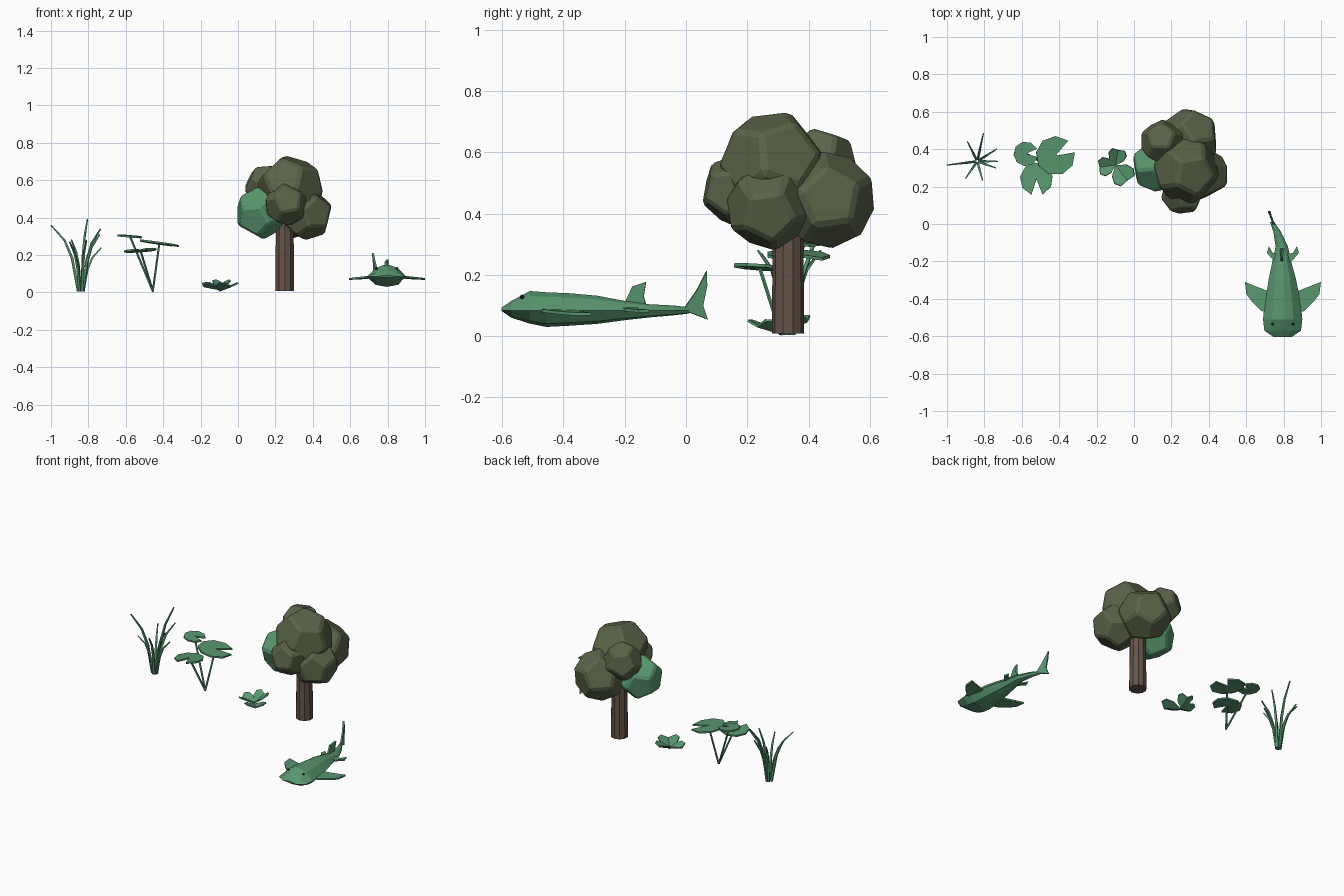
import bpy, bmesh, math
from mathutils import Vector, Euler

if "Cube" in bpy.data.objects:
    bpy.data.objects.remove(bpy.data.objects["Cube"])

def material(name, rgb):
    m = bpy.data.materials.new(name)
    m.diffuse_color = (*rgb, 1)
    m.use_nodes = True
    m.node_tree.nodes["Principled BSDF"].inputs["Base Color"].default_value = m.diffuse_color
    return m

GREEN = material("leaf_green", (0.10, 0.31, 0.16))
OLIVE = material("olive", (0.10, 0.125, 0.065))
BROWN = material("bark", (0.13, 0.085, 0.065))
DARK = material("dark", (0.02, 0.03, 0.025))

def finish(name, bm, mat):
    bmesh.ops.recalc_face_normals(bm, faces=bm.faces)
    me = bpy.data.meshes.new(name)
    bm.to_mesh(me)
    bm.free()
    ob = bpy.data.objects.new(name, me)
    bpy.context.collection.objects.link(ob)
    me.materials.append(mat)
    return ob

def loft(name, rings, mat):
    """Skin a list of equal-length point rings and cap the ends."""
    bm = bmesh.new()
    vs = [[bm.verts.new(p) for p in r] for r in rings]
    n = len(vs[0])
    for a, b in zip(vs, vs[1:]):
        for i in range(n):
            j = (i + 1) % n
            bm.faces.new((a[i], a[j], b[j], b[i]))
    bm.faces.new(vs[0])
    bm.faces.new(vs[-1])
    return finish(name, bm, mat)

def tube(name, path, radii, sides, mat):
    path = [Vector(p) for p in path]
    rings = []
    for i, (p, r) in enumerate(zip(path, radii)):
        q = (path[min(i + 1, len(path) - 1)] - path[max(i - 1, 0)]).to_track_quat('Z', 'Y')
        rings.append([p + q @ Vector((r * math.cos(t), r * math.sin(t), 0))
                      for t in (2 * math.pi * (k + .5) / sides for k in range(sides))])
    return loft(name, rings, mat)

def plate(name, pts, thickness, mat):
    """Thin flat fin from an outline."""
    bm = bmesh.new()
    bm.faces.new([bm.verts.new(p) for p in pts])
    ob = finish(name, bm, mat)
    s = ob.modifiers.new("thickness", 'SOLIDIFY')
    s.thickness, s.offset = thickness, 0
    return ob

# Tree trunk
tube("tree_trunk", [(.25, .333, .008), (.25, .333, .42)], [.053, .049], 10, BROWN)

# Foliage clumps: bevelled dodecahedra (dual of an icosahedron)
def clump(name, c, r, rot, mat):
    ico = bmesh.new()
    bmesh.ops.create_icosphere(ico, subdivisions=1, radius=1)
    bm = bmesh.new()
    e = Euler(rot)
    for f in ico.faces:
        v = f.calc_center_median().normalized()
        v.rotate(e)
        bm.verts.new(Vector(c) + v * r * 1.1)
    ico.free()
    bmesh.ops.convex_hull(bm, input=bm.verts)
    bmesh.ops.dissolve_limit(bm, angle_limit=.1, verts=bm.verts, edges=bm.edges)
    bmesh.ops.bevel(bm, geom=bm.edges[:], offset=r * .09, segments=1,
                    affect='EDGES', profile=.5)
    finish(name, bm, mat)

clump("foliage_top", (.28, .285, .56), .168, (.3, .2, .5), OLIVE)
clump("foliage_left", (.122, .31, .425), .133, (.1, .5, .2), GREEN)
clump("foliage_front", (.26, .165, .475), .112, (.5, .1, .9), OLIVE)
clump("foliage_right", (.37, .27, .42), .133, (.2, .7, .1), OLIVE)
clump("foliage_back", (.30, .46, .445), .153, (.8, .3, .4), OLIVE)
clump("foliage_back_left", (.15, .44, .565), .112, (.4, .9, .3), OLIVE)

# Fish body: y, centre x, half width, top z, bottom z
body = [(-.603, .795, .05, .092, .083), (-.57, .795, .098, .115, .06),
        (-.51, .795, .105, .147, .041), (-.455, .795, .1, .143, .03),
        (-.38, .795, .088, .14, .034), (-.29, .793, .072, .132, .04),
        (-.2, .79, .05, .115, .052), (-.12, .79, .033, .104, .061),
        (-.04, .765, .02, .1, .068), (.012, .738, .011, .094, .074)]
section = [(1, 0), (.55, .75), (.15, 1), (-.15, 1), (-.55, .75), (-1, 0),
           (-.6, -.8), (0, -1), (.6, -.8)]
rings = []
for y, cx, w, zt, zb in body:
    zm = .084
    rings.append([(cx + a * w, y, zm + (b * (zt - zm) if b > 0 else b * (zm - zb)))
                  for a, b in section])
loft("fish_body", rings, GREEN)

# Fish fins and eyes, mirrored
pectoral = [(.06, -.48, .085), (.115, -.465, .082), (.165, -.415, .076), (.195, -.375, .073),
            (.203, -.31, .072), (.14, -.335, .075), (.05, -.37, .082)]
pelvic = [(.02, -.22, .09), (.05, -.195, .085), (.085, -.155, .082), (.075, -.12, .082),
          (.055, -.155, .084), (.02, -.16, .09)]
for side, s in (("left", -1), ("right", 1)):
    for nm, pts in (("pectoral", pectoral), ("pelvic", pelvic)):
        plate(f"fish_{nm}_fin_{side}", [(.796 + s * x, y, z) for x, y, z in pts], .01, GREEN)
    bm = bmesh.new()
    bmesh.ops.create_icosphere(bm, subdivisions=1, radius=.008)
    bmesh.ops.translate(bm, verts=bm.verts, vec=(.795 + s * .055, -.535, .128))
    finish(f"fish_eye_{side}", bm, DARK)

plate("fish_dorsal_fin", [(.79, -.205, .1), (.79, -.175, .162), (.8, -.13, .177),
                          (.797, -.138, .13), (.785, -.13, .1)], .012, GREEN)
plate("fish_tail_fin", [(.75, -.01, .085), (.735, .035, .15), (.72, .067, .212),
                        (.725, .068, .165), (.728, .055, .1), (.72, .07, .055),
                        (.735, .03, .07)], .01, GREEN)

# Clover: cupped leaves around one point
for i, (deg, lift, size) in enumerate(((78, .06, .092), (188, .03, .095), (-52, .045, .115))):
    d = Vector((math.cos(math.radians(deg)), math.sin(math.radians(deg)), 0))
    n = Vector((-d.y, d.x, 0))
    prof = [(0, 0), (.3, .42), (.65, .55), (.93, .38), (.9, 0)]
    bm = bmesh.new()
    o = Vector((-.10, .315, .012))
    pt = lambda a, b: o + d * a * size + n * b * size + Vector((0, 0, a * lift * .6 + abs(b) * .045))
    root, tip = bm.verts.new(pt(0, 0)), bm.verts.new(pt(.9, 0))
    mid = bm.verts.new(pt(.5, 0))
    for s in (1, -1):
        a, b, c = [bm.verts.new(pt(x, s * y)) for x, y in prof[1:4]]
        bm.faces.new((root, a, b, mid))
        bm.faces.new((mid, b, c, tip))
    ob = finish(f"clover_leaf_{i}", bm, GREEN)
    ob.modifiers.new("thickness", 'SOLIDIFY').thickness = .008

# Lily pads: notched tilted discs on thin stems
base = Vector((-.455, .31, .005))
pads = [((-.42, .365, .263), .105, 30, (-.14, -.03)),
        ((-.578, .375, .300), .066, 5, (-.08, .03)),
        ((-.522, .240, .225), .088, -88, (.07, -.07))]
for i, (c, r, notch, (sx, sy)) in enumerate(pads):
    c = Vector(c)
    pts = [c + Vector((.0, .0, .0))]
    for k in range(9):
        t = math.radians(notch + 20 + 320 * k / 8)
        x, y = r * math.cos(t), r * math.sin(t)
        pts.append(c + Vector((x, y, x * sx + y * sy)))
    bm = bmesh.new()
    v = [bm.verts.new(p) for p in pts]
    for k in range(1, 9):
        bm.faces.new((v[0], v[k], v[k + 1]))
    ob = finish(f"lily_pad_{i}", bm, GREEN)
    m = ob.modifiers.new("thickness", 'SOLIDIFY')
    m.thickness, m.offset = .01, 0
    tube(f"lily_stem_{i}", [base, c], [.006, .006], 5, GREEN)

# Grass tuft: bent tapering blades given by their tips
tips = [(-1.0, .315, .36), (-.805, .485, .39), (-.89, .44, .28), (-.735, .4, .34),
        (-.73, .335, .24), (-.74, .3, .31), (-.9, .245, .27), (-.81, .235, .28)]
root = Vector((-.838, .335, .005))
for i, t in enumerate(tips):
    d = Vector(t) - root
    p = lambda h, f, z: root + Vector((d.x * f, d.y * f, d.z * z))
    tube(f"grass_blade_{i}", [p(0, .1, 0), p(0, .3, .5), p(0, .55, .77), p(0, 1, 1)],
         [.009, .009, .007, .004], 4, GREEN)
